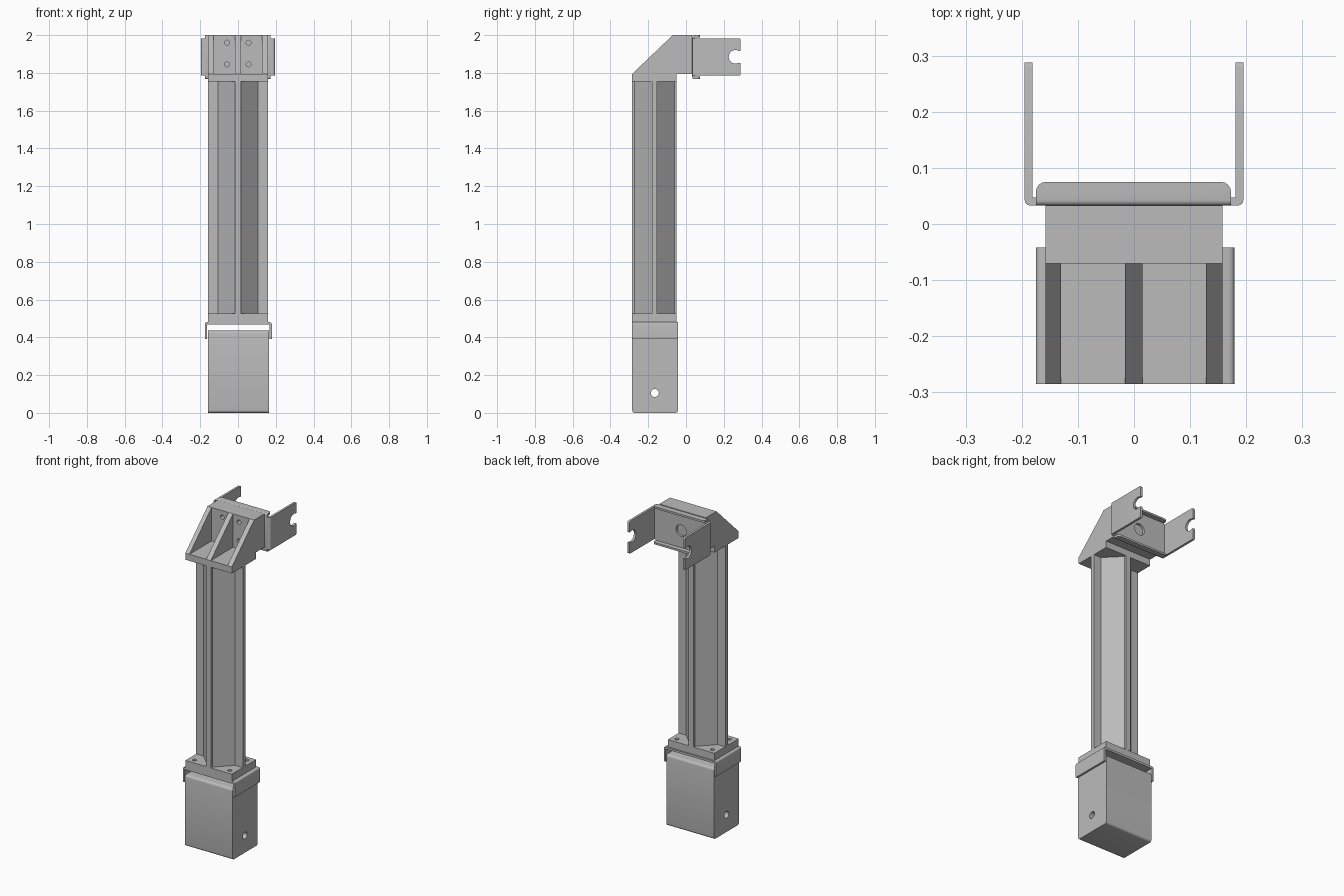
import bpy, bmesh
from mathutils import Vector

cube = bpy.data.objects.get("Cube")
if cube:
    bpy.data.objects.remove(cube, do_unlink=True)

grey = bpy.data.materials.new("plain_grey")
grey.use_nodes = True
COLOUR = (0.5, 0.5, 0.5, 1)
grey.diffuse_color = COLOUR
grey.node_tree.nodes["Principled BSDF"].inputs["Base Color"].default_value = COLOUR

# Axis order used when a flat profile is extruded along an axis
PLACE = {
    "x": lambda a, b, t: (t, a, b),
    "y": lambda a, b, t: (a, t, b),
    "z": lambda a, b, t: (a, b, t),
}


def prism(name, profile, axis, lo, hi):
    """Extrude a closed profile along an axis."""
    bm = bmesh.new()
    face = bm.faces.new([bm.verts.new(PLACE[axis](a, b, lo)) for a, b in profile])
    ext = bmesh.ops.extrude_face_region(bm, geom=[face])
    top = [v for v in ext["geom"] if isinstance(v, bmesh.types.BMVert)]
    step = Vector(PLACE[axis](0, 0, hi - lo))
    bmesh.ops.translate(bm, vec=step, verts=top)
    bmesh.ops.recalc_face_normals(bm, faces=bm.faces)
    mesh = bpy.data.meshes.new(name)
    bm.to_mesh(mesh)
    bm.free()
    mesh.materials.append(grey)
    ob = bpy.data.objects.new(name, mesh)
    bpy.context.collection.objects.link(ob)
    return ob


def box(name, x, y, z):
    profile = [(x[0], y[0]), (x[1], y[0]), (x[1], y[1]), (x[0], y[1])]
    return prism(name, profile, "z", *z)


def round_edges(ob, axis, width, rule=lambda p: True):
    """Round the edges that run along an axis and pass the rule."""
    i = "xyz".index(axis)
    bm = bmesh.new()
    bm.from_mesh(ob.data)
    edges = []
    for e in bm.edges:
        d = (e.verts[0].co - e.verts[1].co).normalized()
        if abs(d[i]) > 0.99 and rule((e.verts[0].co + e.verts[1].co) / 2):
            edges.append(e)
    bmesh.ops.bevel(bm, geom=edges, offset=width, segments=4, profile=0.5, affect="EDGES")
    bm.to_mesh(ob.data)
    bm.free()


def rod(axis, centre, radius, length):
    turn = {"x": (0, 1.5708, 0), "y": (1.5708, 0, 0), "z": (0, 0, 0)}[axis]
    bpy.ops.mesh.primitive_cylinder_add(vertices=24, radius=radius, depth=length,
                                        location=centre, rotation=turn)
    return bpy.context.object


def cut(ob, cutter):
    """Subtract a cutter and remove it."""
    cutter.hide_render = True
    mod = ob.modifiers.new("cut", "BOOLEAN")
    mod.operation, mod.solver, mod.object = "DIFFERENCE", "EXACT", cutter
    bpy.context.view_layer.objects.active = ob
    bpy.ops.object.modifier_apply(modifier=mod.name)
    bpy.data.objects.remove(cutter, do_unlink=True)


FRONT, BACK, MID = -0.285, -0.05, -0.167
SIDE = 0.158

# Lower housing with a cross hole
housing = box("lower_housing", (-0.16, 0.163), (FRONT, -0.042), (0, 0.435))
round_edges(housing, "x", 0.014)
cut(housing, rod("x", (0, -0.165, 0.105), 0.021, 1))

# Clip bent over the housing
clip = prism("housing_clip", [(-0.175, 0.39), (-0.163, 0.39), (-0.163, 0.467), (0.167, 0.467),
                              (0.167, 0.39), (0.179, 0.39), (0.179, 0.48), (-0.175, 0.48)],
             "y", FRONT, -0.042)
round_edges(clip, "y", 0.01, lambda p: p.z > 0.475)

# Column foot with screw holes
foot = box("column_foot", (-SIDE, SIDE), (FRONT, BACK), (0.48, 0.525))
for x in (-0.12, 0.12):
    for y in (-0.25, -0.085):
        cut(foot, rod("z", (x, y, 0.525), 0.012, 0.06))

# Column: diamond core with a rib at each corner
quarter = [(SIDE, 0.0125), (0.107, 0.0125), (0.016, 0.105), (0.016, 0.118)]
section = []
for sx, sy in ((1, 1), (-1, 1), (-1, -1), (1, -1)):
    corner = [(sx * x, MID + sy * y) for x, y in quarter]
    section += corner if sx * sy > 0 else corner[::-1]
prism("column", section, "z", 0.525, 1.755)

# Column head: plate, upright wall and three gussets
box("head_plate", (-SIDE, SIDE), (FRONT, BACK), (1.755, 1.795))
wall = box("head_wall", (-SIDE, SIDE), (-0.07, 0.033), (1.795, 2))
for x in (-0.058, 0.056):
    for z in (1.845, 1.96):
        cut(wall, rod("y", (x, -0.07, z), 0.013, 0.15))
for name, x0, x1 in (("right", -SIDE, -0.13), ("middle", -0.016, 0.015), ("left", 0.128, SIDE)):
    prism(name + "_gusset", [(FRONT, 1.795), (-0.07, 1.795), (-0.07, 2)], "x", x0, x1)

# Bracket back with lips along top and bottom
back = prism("bracket_back", [(0.033, 1.768), (0.075, 1.768), (0.075, 1.78), (0.047, 1.78),
                              (0.047, 1.988), (0.075, 1.988), (0.075, 2), (0.033, 2)],
             "x", -0.175, 0.173)
round_edges(back, "x", 0.009, lambda p: p.y < 0.04)
round_edges(back, "z", 0.018, lambda p: p.y > 0.07)
cut(back, rod("y", (0, 0.04, 1.885), 0.035, 0.06))

# Bracket arms with open slots
for s, name in ((-1, "right_arm"), (1, "left_arm")):
    plan = [(0.173, 0.033), (0.195, 0.033), (0.195, 0.288), (0.181, 0.288),
            (0.181, 0.047), (0.173, 0.047)]
    arm = prism(name, [(s * x, y) for x, y in plan], "z", 1.785, 1.983)
    round_edges(arm, "z", 0.01, lambda p: abs(p.x) > 0.19 and p.y < 0.04)
    round_edges(arm, "x", 0.008, lambda p: p.y > 0.28)
    cut(arm, rod("x", (s * 0.19, 0.262, 1.885), 0.036, 0.1))
    cut(arm, box("slot_cutter", (s * 0.19 - 0.05, s * 0.19 + 0.05), (0.262, 0.35), (1.853, 1.917)))

# Smooth the rounded bends, keep the corners sharp
bpy.ops.object.select_all(action="DESELECT")
for ob in bpy.context.scene.objects:
    if ob.type == "MESH":
        ob.select_set(True)
        bpy.context.view_layer.objects.active = ob
bpy.ops.object.shade_smooth_by_angle(angle=0.52)
